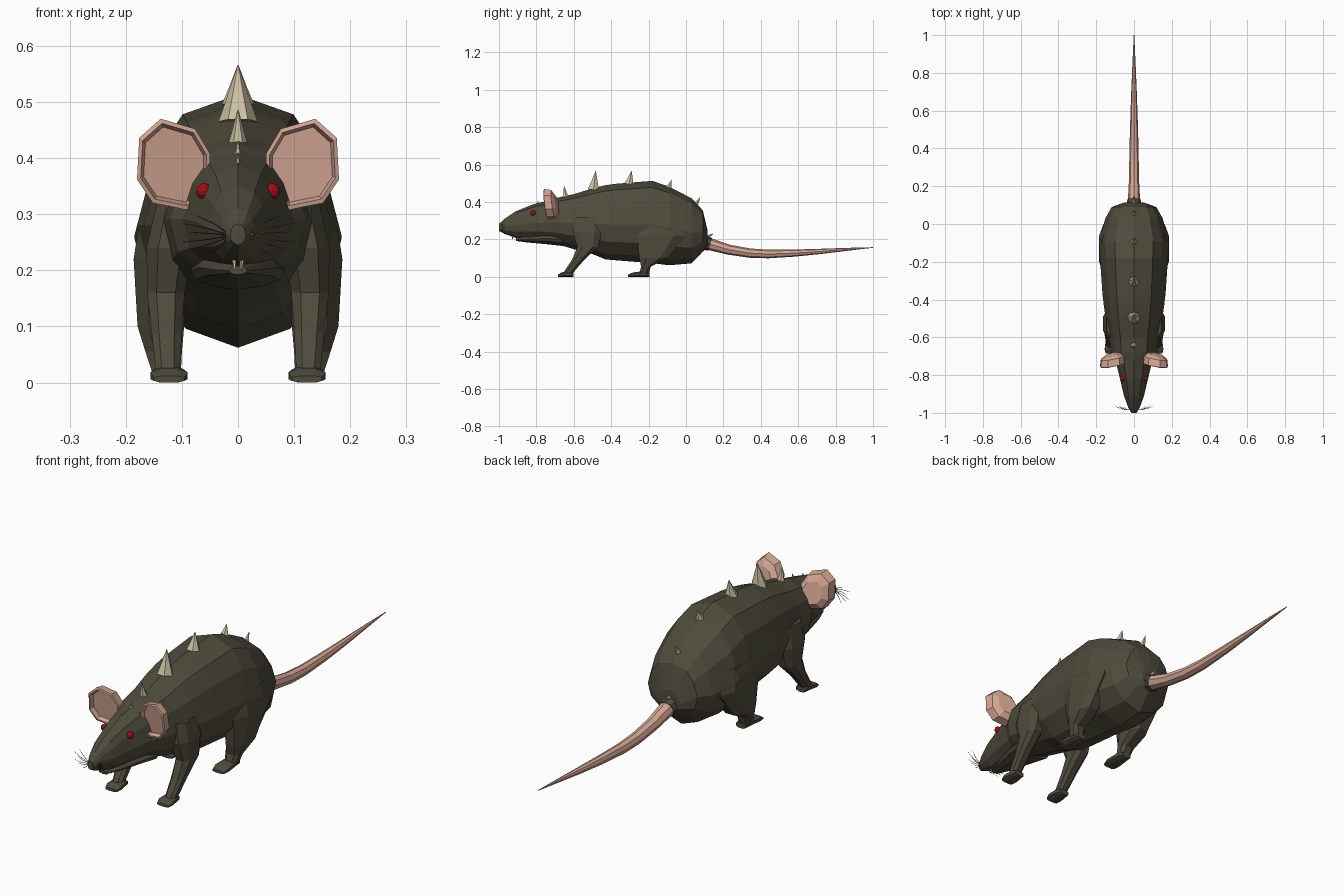
import bpy, bmesh, math
from mathutils import Vector


def material(name, rgb):
    m = bpy.data.materials.new(name)
    m.diffuse_color = (*rgb, 1)
    return m


FUR = material("dark_fur", (0.078, 0.071, 0.046))
PINK = material("pink_skin", (0.66, 0.385, 0.295))
BONE = material("bone", (0.60, 0.53, 0.36))
RED = material("red_eye", (0.36, 0.004, 0.008))


def loft(name, rings, mat):
    """Skin a list of equal-length closed rings and cap both ends."""
    bm = bmesh.new()
    rows = [[bm.verts.new(p) for p in r] for r in rings]
    n = len(rows[0])
    for a, b in zip(rows, rows[1:]):
        for i in range(n):
            j = (i + 1) % n
            bm.faces.new((a[i], a[j], b[j], b[i]))
    bm.faces.new(rows[0])
    bm.faces.new(rows[-1])
    bmesh.ops.recalc_face_normals(bm, faces=bm.faces)
    me = bpy.data.meshes.new(name)
    bm.to_mesh(me)
    bm.free()
    me.materials.append(mat)
    ob = bpy.data.objects.new(name, me)
    bpy.context.collection.objects.link(ob)
    return ob


def tube(name, path, sides, mat):
    """Round tube through (point, radius) pairs."""
    rings = []
    for i, (p, r) in enumerate(path):
        a = Vector(path[max(i - 1, 0)][0])
        b = Vector(path[min(i + 1, len(path) - 1)][0])
        q = (b - a).to_track_quat('Z', 'Y')
        rings.append([Vector(p) + q @ Vector((r * math.cos(t), r * math.sin(t), 0))
                      for t in (2 * math.pi * k / sides for k in range(sides))])
    return loft(name, rings, mat)


OCT = [(1, .5), (.5, 1), (-.5, 1), (-1, .5), (-1, -.5), (-.5, -1), (.5, -1), (1, -.5)]

# Cross-section of the trunk: share of half width, share of height from the top
SECTION = [(0, 0), (.55, .08), (.82, .25), (1, .53), (.88, .76), (.5, .92), (0, 1)]
SECTION += [(-x, t) for x, t in SECTION[-2:0:-1]]


def trunk(name, rows):
    return loft(name, [[(x * w, y, zt + (zb - zt) * t) for x, t in SECTION]
                       for y, zt, zb, w in rows], FUR)


# Body and head: y, top, bottom, half width
trunk("body", [
    (-1.0, .283, .245, .014), (-.97, .31, .23, .031), (-.91, .35, .208, .053),
    (-.82, .387, .197, .074), (-.72, .412, .185, .098), (-.68, .425, .172, .122),
    (-.60, .442, .148, .132), (-.50, .473, .122, .150), (-.43, .49, .093, .160),
    (-.37, .498, .088, .167), (-.18, .513, .073, .180), (-.09, .482, .062, .185),
    (.03, .42, .072, .152), (.09, .355, .135, .118), (.115, .25, .155, .05)])

# Lower jaw
trunk("lower_jaw", [(-.91, .208, .192, .016), (-.85, .22, .184, .04),
                    (-.74, .24, .174, .07), (-.66, .24, .165, .085)])

# Nose tip
tube("nose", [((0, -.985, .263), .02), ((0, -.997, .263), .013)], 8, FUR)

# Tail and its collar
tube("tail", [((0, .09, .185), .034), ((0, .15, .168), .031), ((0, .23, .145), .027),
              ((0, .34, .127), .025), ((0, .44, .122), .023), ((0, .58, .127), .019),
              ((0, .72, .136), .014), ((0, .86, .147), .008), ((0, 1.0, .157), .0015)], 8, PINK)
tube("tail_collar", [((0, .1, .183), .04), ((0, .13, .174), .035)], 8, FUR)

# Back spikes: y, base height, tip height, radius, backward lean
for y, zb, zt, r, lean in [
        (-.80, .385, .405, .006, .01), (-.73, .40, .43, .008, .01),
        (-.64, .42, .485, .019, -.012), (-.495, .465, .565, .035, .012),
        (-.305, .495, .565, .029, .014), (-.095, .473, .517, .020, .018),
        (.055, .39, .425, .013, .02), (.115, .215, .23, .011, .03)]:
    tube("back_spike", [((0, y, zb), r), ((0, y + lean * .5, zb + (zt - zb) * .45), r * .55),
                        ((0, y + lean, zt), .0012)], 6, BONE)

# Legs: z, y range, x range (top to ankle); foot heel y and toe y
LEGS = {
    "front": ([(.32, -.6, -.46, .07, .145), (.24, -.605, -.45, .08, .163),
               (.16, -.58, -.47, .095, .162), (.09, -.61, -.545, .1, .154),
               (.015, -.66, -.61, .104, .146)], -.602, -.685),
    "hind": ([(.31, -.25, -.03, .08, .172), (.22, -.262, -.0, .09, .186),
              (.1, -.25, -.1, .096, .179), (.055, -.24, -.188, .1, .165),
              (.015, -.25, -.2, .102, .152)], -.195, -.31)}
# Ear outline, x and z
EAR = [(.138, .47), (.176, .436), (.18, .362), (.152, .32),
       (.088, .307), (.05, .352), (.05, .408), (.076, .452)]
EAR_C = (.114, .388)

for s, side in ((1, "right"), (-1, "left")):
    for kind, (rows, heel, toe) in LEGS.items():
        loft(f"{kind}_leg_{side}", [
            [(s * ((x0 + x1) / 2 + u * (x1 - x0) / 2), (y0 + y1) / 2 + v * (y1 - y0) / 2, z)
             for u, v in OCT] for z, y0, y1, x0, x1 in rows], FUR)
        # Foot: share of length, half width, height
        loft(f"{kind}_foot_{side}", [
            [(s * .123 + u * w, heel + (toe - heel) * f, h / 2 * (1 + v)) for u, v in OCT]
            for f, w, h in [(0, .022, .022), (.3, .028, .03), (.75, .033, .024),
                            (1, .027, .012)]], FUR)

    # Cupped ear: scale and depth of each ring, back to front to inner floor
    loft(f"ear_{side}", [
        [(s * (EAR_C[0] + (x - EAR_C[0]) * k),
          -.718 + d - .15 * (x - EAR_C[0]) - .12 * (z - EAR_C[1]),
          EAR_C[1] + (z - EAR_C[1]) * k) for x, z in EAR]
        for k, d in [(.6, .028), (.93, .01), (1, -.028), (.9, -.03), (.82, -.012)]], PINK)

    # Eye
    bpy.ops.mesh.primitive_uv_sphere_add(segments=10, ring_count=6, radius=.0145,
                                         location=(s * .061, -.818, .341))
    eye = bpy.context.object
    eye.name = f"eye_{side}"
    eye.data.materials.append(RED)

    # Front tooth
    tube(f"tooth_{side}", [((s * .007, -.925, .225), .005), ((s * .006, -.928, .202), .002)],
         5, BONE)

    # Whiskers fanning from the snout
    for x, z in [(.075, .298), (.1, .284), (.085, .268), (.098, .25), (.082, .238), (.06, .226)]:
        tube(f"whisker_{side}", [
            ((s * .012, -.985, .262), .0014),
            ((s * (.012 + x) / 2, -.982, .262 + (z - .262) * .6), .0012),
            ((s * x, -.966, z), .0006)], 3, FUR)
